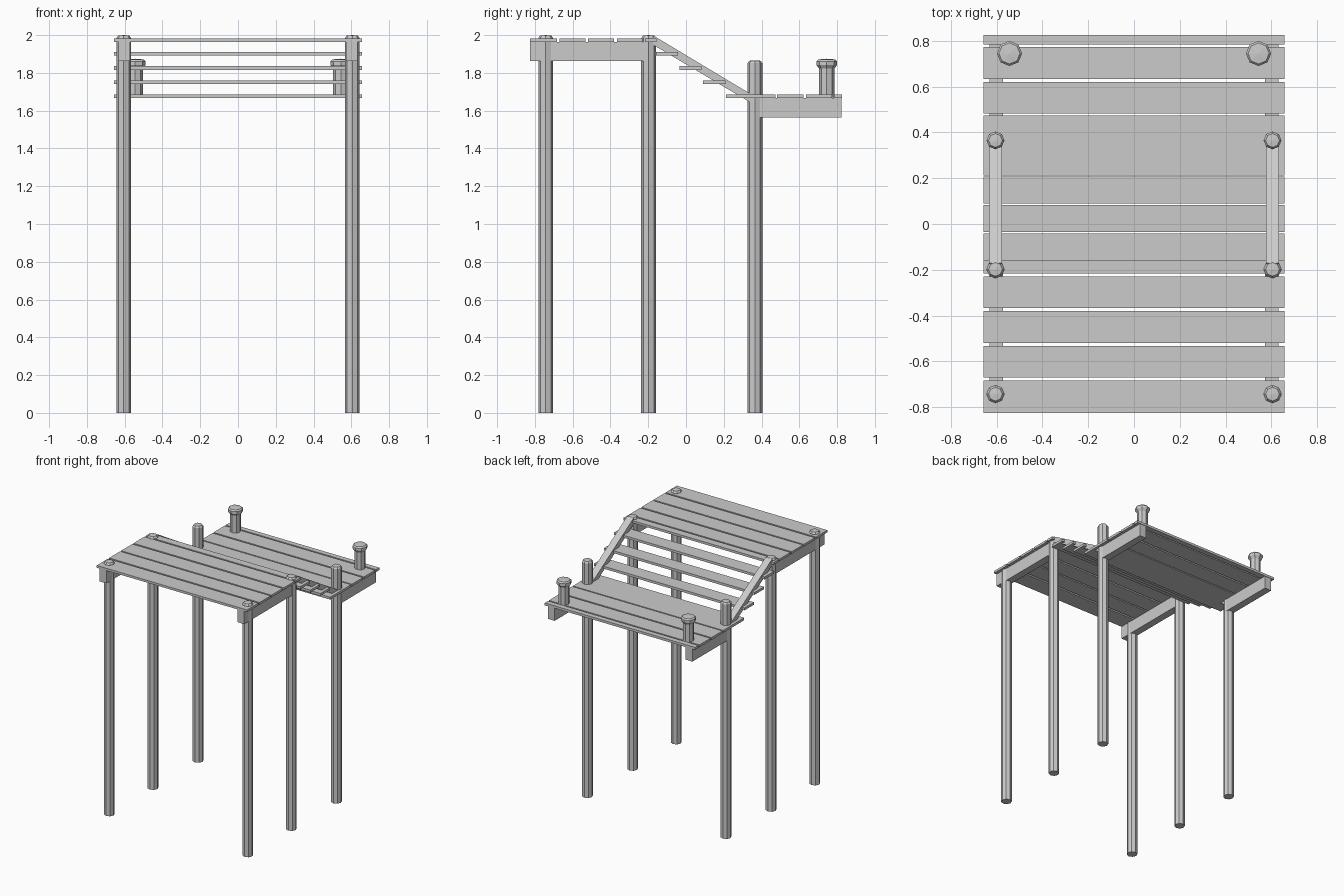
import bpy, bmesh, math

if "Cube" in bpy.data.objects:
    bpy.data.objects.remove(bpy.data.objects["Cube"])

mat = bpy.data.materials.new("plain grey")
mat.diffuse_color = (0.6, 0.6, 0.6, 1)
mat.use_nodes = True
mat.node_tree.nodes["Principled BSDF"].inputs["Base Color"].default_value = mat.diffuse_color


def finish(bm, name):
    bmesh.ops.recalc_face_normals(bm, faces=bm.faces)
    me = bpy.data.meshes.new(name)
    bm.to_mesh(me)
    bm.free()
    me.materials.append(mat)
    ob = bpy.data.objects.new(name, me)
    bpy.context.collection.objects.link(ob)
    return ob


def prism(name, profile, x0, x1):
    """Extrude a (y, z) outline from x0 to x1."""
    bm = bmesh.new()
    face = bm.faces.new([bm.verts.new((x0, y, z)) for y, z in profile])
    ext = bmesh.ops.extrude_face_region(bm, geom=[face])
    verts = [g for g in ext["geom"] if isinstance(g, bmesh.types.BMVert)]
    bmesh.ops.translate(bm, verts=verts, vec=(x1 - x0, 0, 0))
    return finish(bm, name)


def box(name, x0, x1, y0, y1, z0, z1):
    return prism(name, [(y0, z0), (y1, z0), (y1, z1), (y0, z1)], x0, x1)


def turned(name, x, y, rings, apex, sides=8):
    """Eight-sided turned part from (radius, z) rings with a low pointed top."""
    bm = bmesh.new()
    loops = []
    for r, z in rings:
        loops.append([bm.verts.new((x + r * math.cos(math.tau * i / sides),
                                    y + r * math.sin(math.tau * i / sides), z))
                      for i in range(sides)])
    for a, b in zip(loops, loops[1:]):
        for i in range(sides):
            j = (i + 1) % sides
            bm.faces.new((a[i], a[j], b[j], b[i]))
    tip = bm.verts.new((x, y, apex))
    for i in range(sides):
        bm.faces.new((loops[-1][i], loops[-1][(i + 1) % sides], tip))
    bm.faces.new(loops[0][::-1])
    return finish(bm, name)


W = 0.657  # half width of the planks

# Upper deck planks
for i, (a, b) in enumerate([(-.825, -.684), (-.67, -.532), (-.52, -.38),
                            (-.366, -.23), (-.217, -.157)]):
    box(f"upper_plank_{i + 1}", -W, W, a, b, 1.963, 1.981)

# Lower deck planks
for i, (a, b) in enumerate([(.212, .473), (.483, .621), (.634, .772), (.784, .825)]):
    box(f"lower_plank_{i + 1}", -W, W, a, b, 1.666, 1.685)

# Stair treads
for i in range(3):
    y, z = -.16 + .125 * i, 1.910 - .0745 * i
    box(f"stair_tread_{i + 1}", -W, W, y, y + .118, z - .019, z)

for side, s in (("left", -1), ("right", 1)):
    # Posts with bevelled tops
    for label, y, h in (("front", -.743, 2.0), ("middle", -.198, 2.0), ("back", .365, 1.867)):
        turned(f"{label}_post_{side}", s * .605, y,
               [(.039, 0), (.039, h - .015), (.03, h - .003)], h)
    # Beams under the decks
    x0, x1 = sorted((s * .572, s * .632))
    box(f"upper_beam_{side}", x0, x1, -.825, -.198, 1.862, 1.963)
    box(f"lower_beam_{side}", x0, x1, .365, .822, 1.565, 1.666)
    # Sloping stair stringers
    prism(f"stair_stringer_{side}",
          [(-.19, 1.958), (-.17, 1.996), (.35, 1.684), (.35, 1.638)],
          *sorted((s * .577, s * .633)))
    # Flared bollards on the lower deck
    turned(f"bollard_{side}", s * .544, .745,
           [(.040, 1.67), (.040, 1.822), (.055, 1.842), (.055, 1.861), (.046, 1.871)], 1.875)
